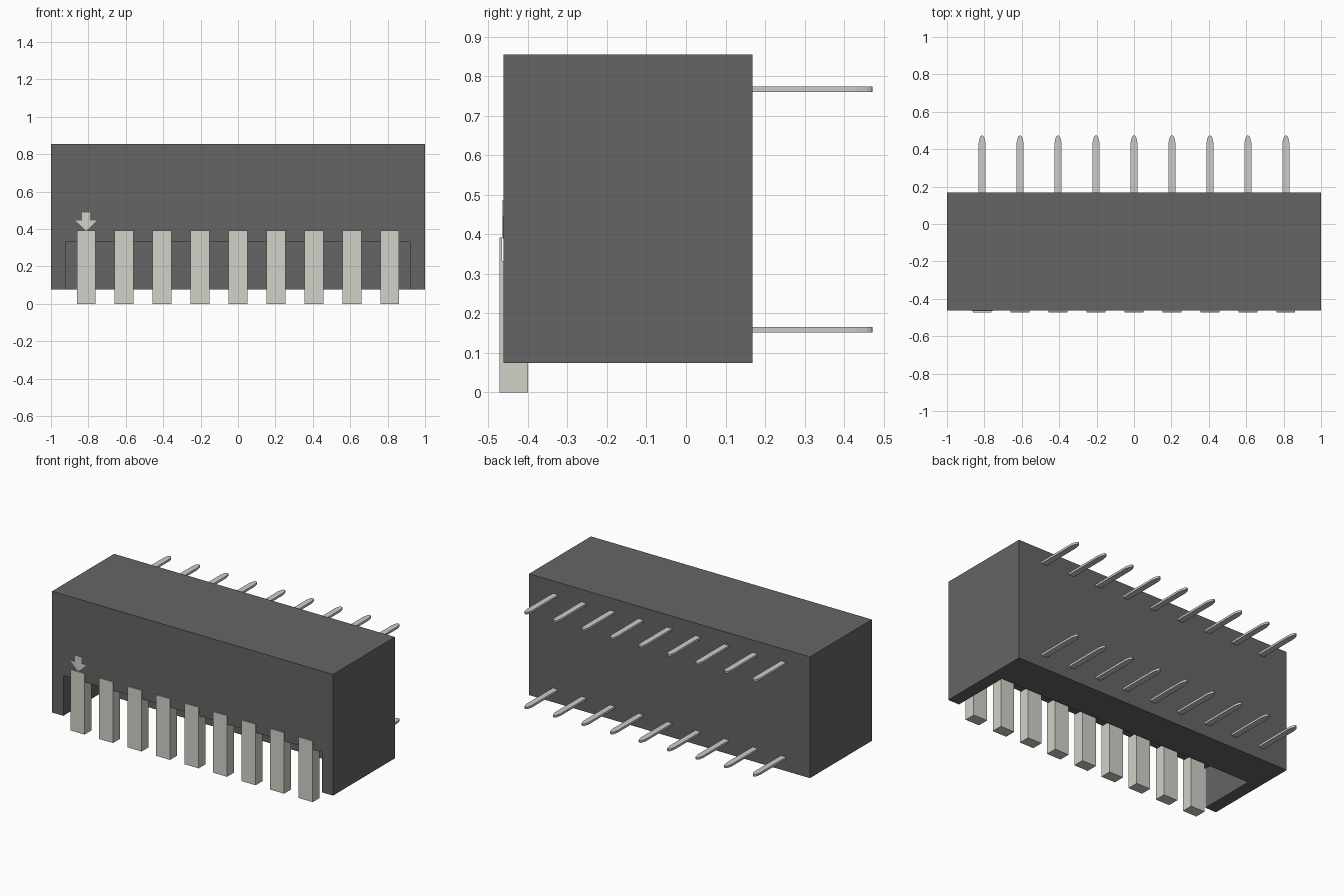
import bpy

if "Cube" in bpy.data.objects:
    bpy.data.objects.remove(bpy.data.objects["Cube"])

COUNT, PITCH = 9, 0.203


def material(name, color):
    m = bpy.data.materials.new(name)
    m.diffuse_color = (*color, 1)
    m.use_nodes = True
    m.node_tree.nodes["Principled BSDF"].inputs["Base Color"].default_value = m.diffuse_color
    return m


def prism(name, profile, axis, lo, hi, mat=None):
    """Extrude a 2D outline along x, y or z between lo and hi."""
    def place(a, b, t):
        return {"x": (t, a, b), "y": (a, t, b), "z": (a, b, t)}[axis]
    area = sum(p[0] * q[1] - q[0] * p[1]
               for p, q in zip(profile, profile[1:] + profile[:1]))
    if (area < 0) != (axis == "y"):
        profile = profile[::-1]
    n = len(profile)
    verts = [place(a, b, t) for t in (lo, hi) for a, b in profile]
    faces = [tuple(reversed(range(n))), tuple(range(n, 2 * n))]
    faces += [(i, (i + 1) % n, n + (i + 1) % n, n + i) for i in range(n)]
    mesh = bpy.data.meshes.new(name)
    mesh.from_pydata(verts, [], faces)
    ob = bpy.data.objects.new(name, mesh)
    bpy.context.collection.objects.link(ob)
    if mat:
        mesh.materials.append(mat)
    return ob


def rect(a0, a1, b0, b1):
    return [(a0, b0), (a1, b0), (a1, b1), (a0, b1)]


dark = material("dark_plastic", (0.13, 0.13, 0.13))
ivory = material("ivory_plastic", (0.65, 0.64, 0.58))
metal = material("pin_metal", (0.60, 0.60, 0.58))

# Housing with a recess open to the front and the bottom
housing = prism("housing", rect(-1, 1, -0.462, 0.168), "z", 0.075, 0.855, dark)
cutter = prism("recess_cutter", rect(-0.92, 0.92, -0.6, -0.08), "z", -0.1, 0.333)
cutter.hide_render = True
cutter.hide_set(True)
cut = housing.modifiers.new("recess", "BOOLEAN")
cut.operation = "DIFFERENCE"
cut.solver = "EXACT"
cut.object = cutter

# Lever side profile (y, z): thick stem with a thin lip over the housing front
lever_profile = [(-0.472, 0), (-0.40, 0), (-0.40, 0.333), (-0.466, 0.333),
                 (-0.466, 0.392), (-0.472, 0.392)]

# Pin outline (x, y) with a tapered, rounded tip
half_pin = [(0.019, 0.15), (0.019, 0.432), (0.013, 0.46), (0.009, 0.468), (0.004, 0.472)]
pin_profile = half_pin + [(-x, y) for x, y in reversed(half_pin)]

for i in range(COUNT):
    x = (i - (COUNT - 1) / 2) * PITCH
    prism(f"lever_{i + 1}", lever_profile, "x", x - 0.05, x + 0.05, ivory)
    for row, z in (("lower", 0.159), ("upper", 0.768)):
        outline = [(x + px, py) for px, py in pin_profile]
        prism(f"{row}_pin_{i + 1}", outline, "z", z - 0.007, z + 0.007, metal)

# Arrow marker above the first lever
half_arrow = [(0.022, 0.487), (0.022, 0.446), (0.058, 0.446), (0, 0.39)]
arrow = half_arrow + [(-a, b) for a, b in reversed(half_arrow[:-1])]
x = -(COUNT - 1) / 2 * PITCH
prism("arrow_marker", [(x + a, b) for a, b in arrow], "y", -0.464, -0.46, ivory)
